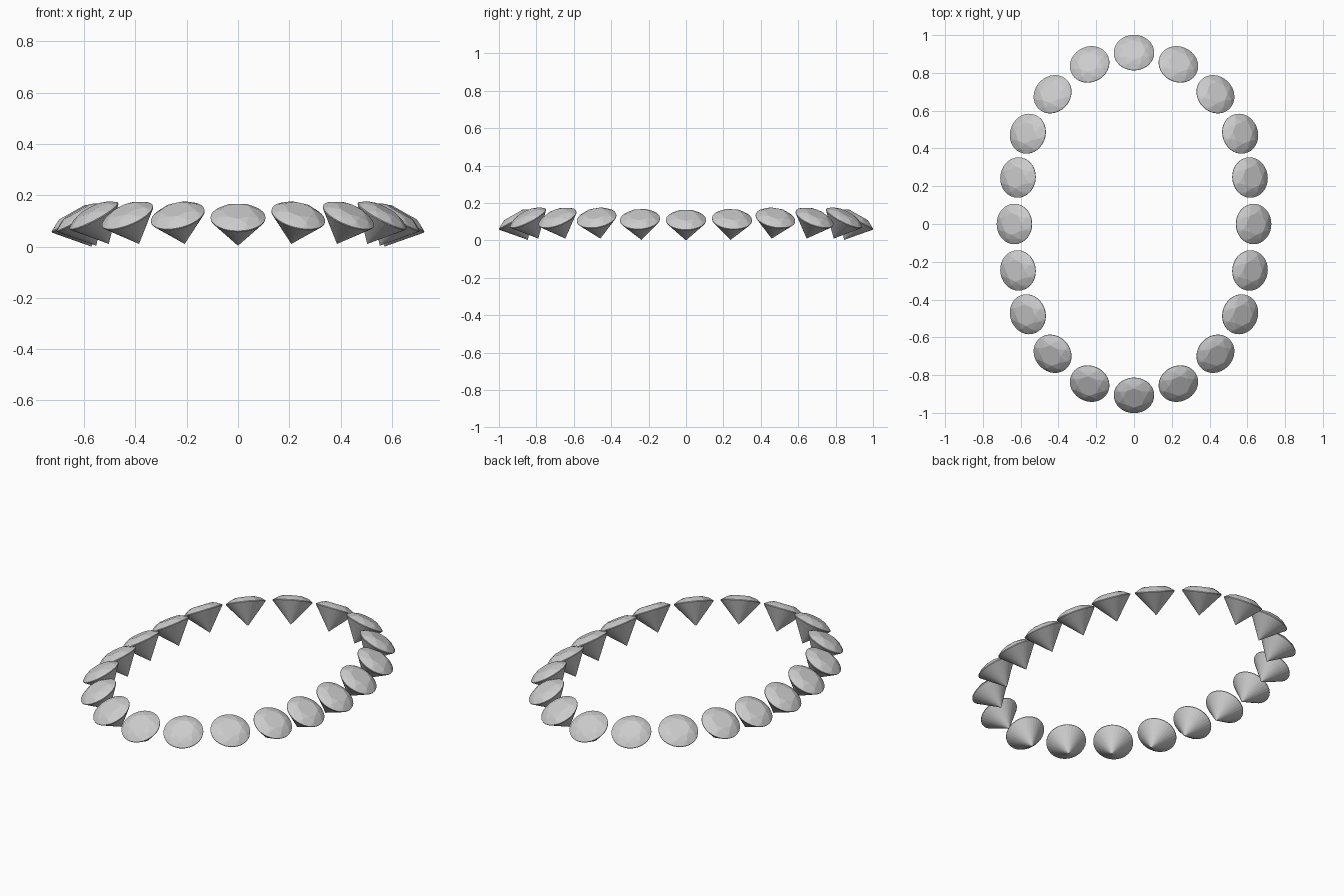
import bpy, bmesh
from math import sin, cos, pi, radians
from mathutils import Matrix, Vector

if "Cube" in bpy.data.objects:
    bpy.data.objects.remove(bpy.data.objects["Cube"])

R = 0.107        # girdle radius
DEPTH = 0.125    # girdle to culet
TILT = 29.5


def ring(r, z, n, start=0.0):
    return [(r * cos(start + 2 * pi * i / n), r * sin(start + 2 * pi * i / n), z) for i in range(n)]


# One round brilliant-cut gem, shared by every stone
def gem_mesh():
    bm = bmesh.new()
    pts = ring(0.058, 0.029, 8)                  # table
    pts += ring(0.085, 0.0185, 8, pi / 8)        # star facet points
    pts += ring(R, 0.002, 32)                    # girdle
    pts += ring(R, -0.002, 32)
    pts.append((0, 0, -DEPTH))                   # culet
    for p in pts:
        bm.verts.new(p)
    bmesh.ops.convex_hull(bm, input=bm.verts)
    bmesh.ops.dissolve_limit(bm, angle_limit=radians(0.5), verts=bm.verts, edges=bm.edges)
    bmesh.ops.recalc_face_normals(bm, faces=bm.faces)
    me = bpy.data.meshes.new("round_gem")
    bm.to_mesh(me)
    bm.free()
    return me


# One quarter of the oval: x, y, z, outward lean direction (degrees from +y)
quarter = [
    (0.000, 0.907, 0.112, 0),
    (0.235, 0.845, 0.119, 26),
    (0.431, 0.687, 0.119, 47),
    (0.562, 0.478, 0.119, 71),
    (0.614, 0.246, 0.112, 83),
    (0.633, 0.000, 0.1088, 90),
]

mesh = gem_mesh()
count = 0
for x, y, z, deg in quarter:
    for sx in ((1, -1) if x else (1,)):
        for sy in ((1, -1) if y else (1,)):
            a = radians(deg)
            lean = Vector((sx * sin(a), sy * cos(a), 0))
            axis = Vector((0, 0, 1)).cross(lean)
            count += 1
            gem = bpy.data.objects.new(f"gem_{count:02d}", mesh)
            gem.matrix_world = Matrix.Translation((sx * x, sy * y, z)) @ Matrix.Rotation(radians(TILT), 4, axis)
            bpy.context.collection.objects.link(gem)
